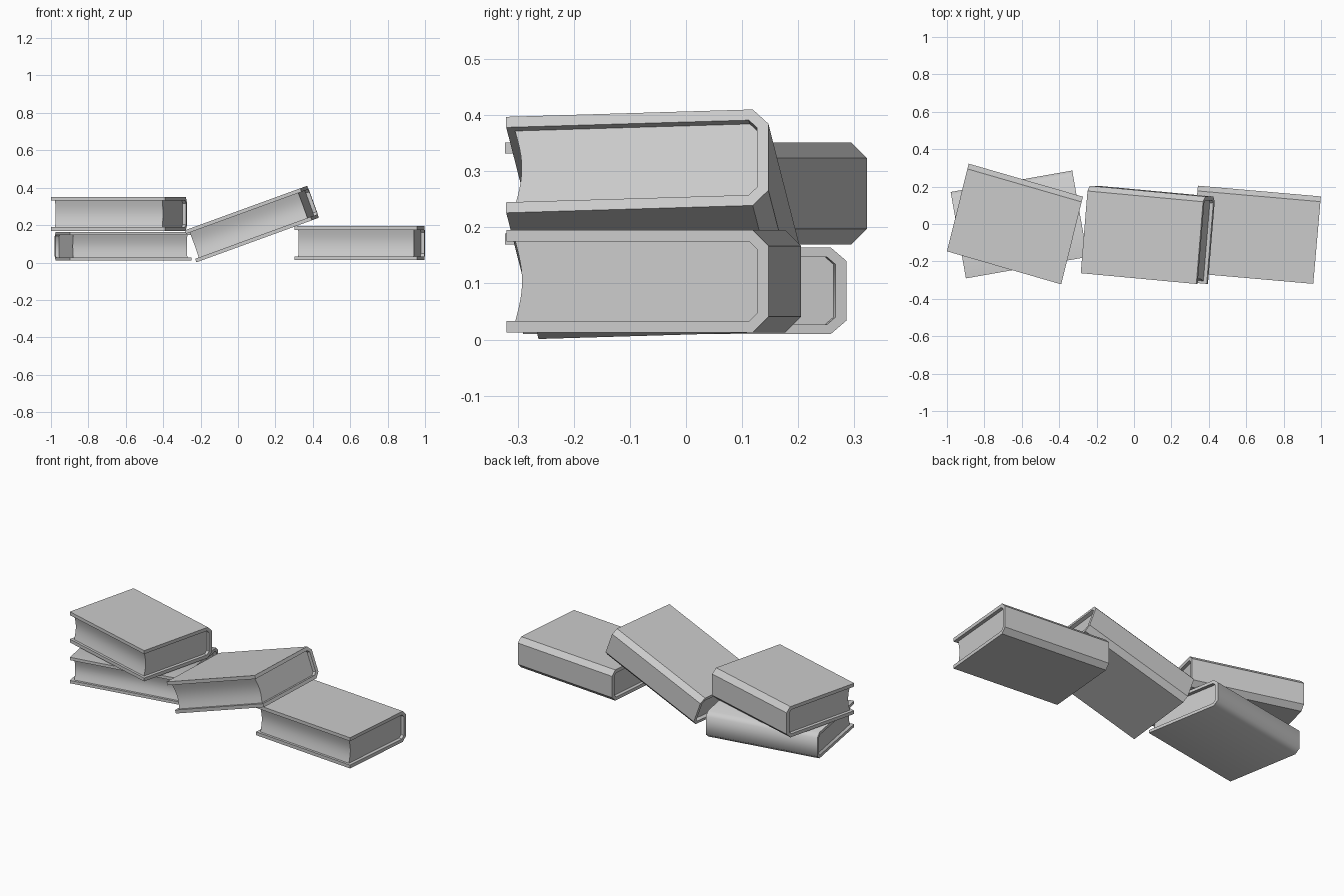
import bpy, bmesh
from math import radians, sin, pi
from mathutils import Matrix, Vector

if "Cube" in bpy.data.objects:
    bpy.data.objects.remove(bpy.data.objects["Cube"])

W, D, H = 0.66, 0.469, 0.182      # book length, depth, thickness
T = 0.02                          # cover thickness
y0, y1, z1 = -D / 2, D / 2, H / 2  # fore edge, spine, top


def extrude_profile(name, profile, half, matrix, centre, angle):
    """Extrude a (y, z) outline along x, then bake in the pose."""
    bm = bmesh.new()
    face = bm.faces.new([bm.verts.new((-half, y, z)) for y, z in profile])
    ext = bmesh.ops.extrude_face_region(bm, geom=[face])
    moved = [g for g in ext["geom"] if isinstance(g, bmesh.types.BMVert)]
    bmesh.ops.translate(bm, verts=moved, vec=(2 * half, 0, 0))
    bmesh.ops.recalc_face_normals(bm, faces=bm.faces[:])
    bm.transform(matrix)
    mesh = bpy.data.meshes.new(name)
    bm.to_mesh(mesh)
    bm.free()
    obj = bpy.data.objects.new(name, mesh)
    obj.location = Vector(centre)
    bpy.context.collection.objects.link(obj)
    bpy.ops.object.select_all(action='DESELECT')
    obj.select_set(True)
    bpy.context.view_layer.objects.active = obj
    bpy.ops.object.shade_smooth_by_angle(angle=radians(angle))


def half_spine(inset, chamfer):
    """Upper half of the chamfered spine outline."""
    return [(y1 - inset - chamfer, z1 - inset), (y1 - inset, z1 - inset - chamfer)]


def mirrored(points):
    return points + [(y, -z) for y, z in reversed(points)]


def book(name, centre, matrix, angle=30):
    # C-shaped cover wrapped around a chamfered spine
    outer = mirrored([(y0, z1)] + half_spine(0, 0.028))
    inner = mirrored([(y0, z1 - T)] + half_spine(T, 0.015))
    extrude_profile(name + "_cover", outer + inner[::-1], W / 2, matrix, centre, angle)

    # page block with a hollow fore edge
    zp, n = z1 - T, 12
    fore = [(y0 + 0.014 + 0.012 * sin(pi * i / n), -zp + 2 * zp * i / n)
            for i in range(n + 1)]
    spine = mirrored(half_spine(T, 0.015))
    extrude_profile(name + "_pages", fore + spine, W / 2 - 0.02, matrix, centre, 30)


def rot(deg, axis):
    return Matrix.Rotation(radians(deg), 4, axis)


# flat book on the right, and the one leaning on it
book("right_book", (0.65, -0.0575, 0.104), rot(-5, 'Z'))
book("leaning_book", (0.0745, -0.058, 0.206), rot(-20, 'Y') @ rot(-5, 'Z'))

# stack on the left: thinner book below, slightly stretched book on top
book("lower_left_book", (-0.6145, -0.0025, 0.087),
     rot(10, 'Z') @ Matrix.Diagonal((1, 1, 0.154 / H, 1)), 60)
book("upper_left_book", (-0.6365, 0, 0.2605),
     Matrix.Diagonal((0.958, 1.034, 1, 1)) @ rot(-15, 'Z'))
